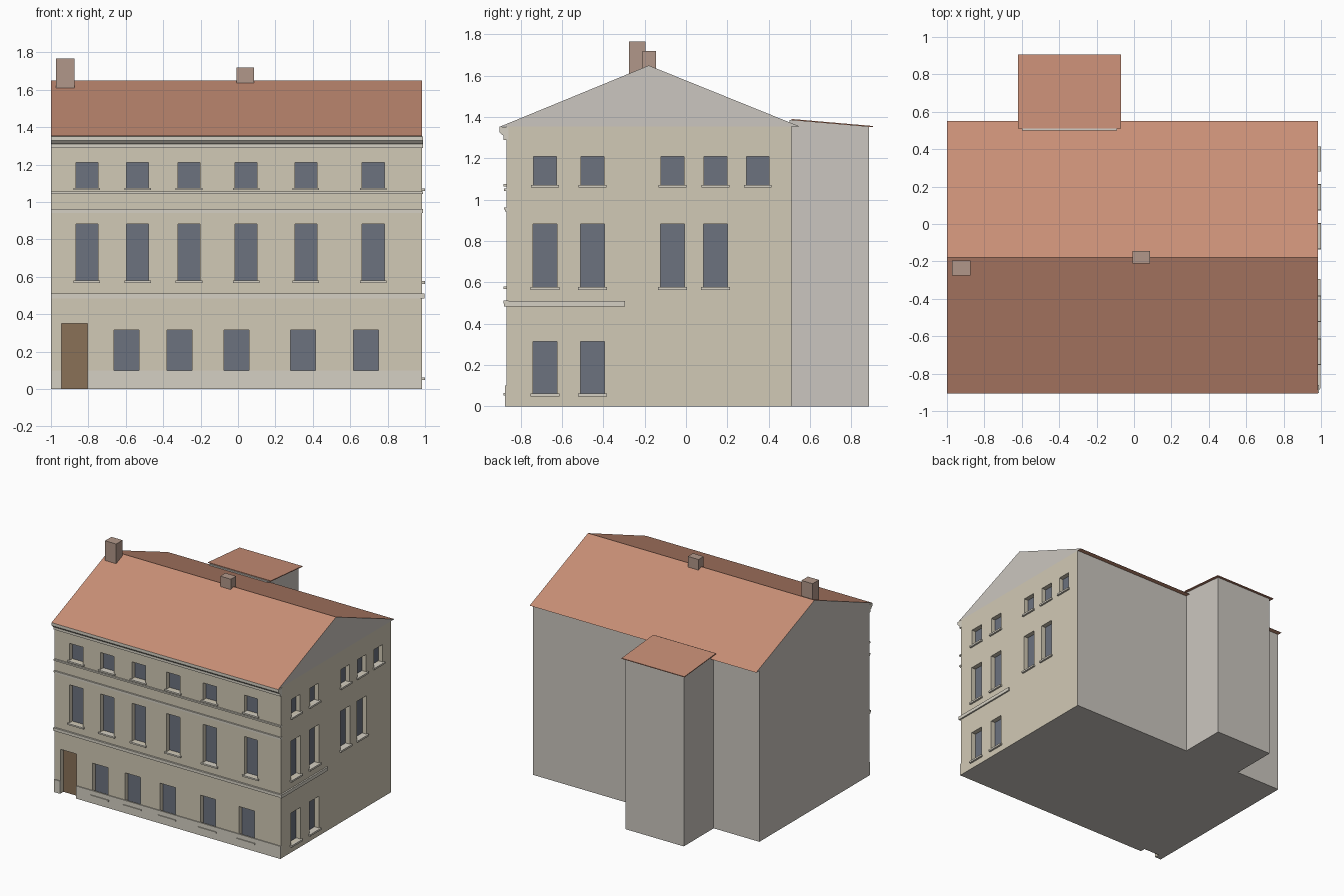
import bpy, bmesh

if "Cube" in bpy.data.objects:
    bpy.data.objects.remove(bpy.data.objects["Cube"])


def material(name, rgb):
    m = bpy.data.materials.new(name)
    m.diffuse_color = [(c / 255) ** 2.2 for c in rgb] + [1]
    m.use_nodes = True
    m.node_tree.nodes["Principled BSDF"].inputs["Base Color"].default_value = m.diffuse_color
    return m


WALL = material("cream_plaster", (208, 200, 180))
PLAIN = material("plain_plaster", (202, 197, 190))
TRIM = material("trim_stone", (212, 207, 194))
ROOF = material("roof_tile", (200, 142, 118))
GLASS = material("window_glass", (108, 114, 126))
WOOD = material("door_wood", (136, 112, 88))
BRICK = material("chimney_brick", (176, 150, 136))


def finish(bm, name, *mats):
    bmesh.ops.recalc_face_normals(bm, faces=bm.faces[:])
    me = bpy.data.meshes.new(name)
    bm.to_mesh(me)
    bm.free()
    for m in mats:
        me.materials.append(m)
    ob = bpy.data.objects.new(name, me)
    bpy.context.collection.objects.link(ob)
    return ob


def boxes(name, mat, items):
    """One object from boxes given as (x0, x1, y0, y1, z0, z1)."""
    bm = bmesh.new()
    for b in items:
        vs = bmesh.ops.create_cube(bm, size=1)["verts"]
        for v in vs:
            for i in range(3):
                v.co[i] = b[2 * i + (v.co[i] > 0)]
    return finish(bm, name, mat)


def extrude_x(profile, x0, x1):
    """Extrude a (y, z) profile along x."""
    bm = bmesh.new()
    f = bm.faces.new([bm.verts.new((x0, y, z)) for y, z in profile])
    g = bmesh.ops.extrude_face_region(bm, geom=[f])["geom"]
    for v in g:
        if isinstance(v, bmesh.types.BMVert):
            v.co.x = x1
    bmesh.ops.recalc_face_normals(bm, faces=bm.faces[:])
    return bm


L, R, F, B = -1.0, 0.985, -0.87, 0.51      # outer wall planes
EAVE, RIDGE = 1.355, 1.65
DEPTH = 0.04                               # window recess

# main body with gables; side and rear parts in plain plaster
bm = extrude_x([(F, 0), (B, 0), (B, EAVE), (-0.18, RIDGE - 0.012), (F, EAVE)], L, R)
bmesh.ops.bisect_plane(bm, geom=bm.verts[:] + bm.edges[:] + bm.faces[:],
                       plane_co=(0, 0, EAVE), plane_no=(0, 0, 1))
for f in bm.faces:
    c = f.calc_center_median()
    cream = (f.normal.y < -0.9 or f.normal.x > 0.9) and c.z < EAVE
    f.material_index = 0 if cream else 1
body = finish(bm, "main_walls", WALL, PLAIN)

# window layout: (positions, half width, z0, z1)
upper_x = [-0.808, -0.537, -0.262, 0.043, 0.363, 0.723]
side_y = [-0.683, -0.453, -0.065, 0.143, 0.348]
front_rows = [([-0.597, -0.312, -0.007, 0.347, 0.685], 0.067, 0.065, 0.315),
              (upper_x, 0.059, 0.58, 0.882),
              (upper_x, 0.059, 1.075, 1.21)]
side_rows = [(side_y[:2], 0.058, 0.062, 0.313),
             (side_y[:4], 0.058, 0.577, 0.882),
             (side_y, 0.055, 1.072, 1.21)]

cuts, panes, sills = [], [], []
for row, h, z0, z1 in front_rows:
    for x in row:
        y = F + DEPTH
        cuts.append((x - h, x + h, F - 0.05, y, z0, z1))
        panes.append((x - h, x + h, y - 0.003, y + 0.003, z0, z1))
        sills.append((x - h - 0.012, x + h + 0.012, F - 0.014, y, z0 - 0.012, z0))
for row, h, z0, z1 in side_rows:
    for y in row:
        x = R - DEPTH
        cuts.append((x, R + 0.05, y - h, y + h, z0, z1))
        panes.append((x - 0.003, x + 0.003, y - h, y + h, z0, z1))
        sills.append((x, 1.0, y - h - 0.012, y + h + 0.012, z0 - 0.014, z0))

# door opening
DX0, DX1 = -0.945, -0.805
cuts.append((DX0, DX1, F - 0.05, F + DEPTH, -0.05, 0.35))

cutter = boxes("opening_cutter", WALL, cuts)
cutter.hide_render = True
cutter.hide_viewport = True
cutter.display_type = 'WIRE'
mod = body.modifiers.new("openings", 'BOOLEAN')
mod.operation = 'DIFFERENCE'
mod.solver = 'EXACT'
mod.object = cutter

boxes("window_panes", GLASS, panes)
boxes("window_sills", TRIM, sills)
boxes("door", WOOD, [(DX0, DX1, F + DEPTH - 0.005, F + DEPTH + 0.003, 0, 0.35)])

# plinth either side of the door
boxes("plinth", TRIM, [(L, DX0, F - 0.007, F + 0.005, 0, 0.1),
                       (DX1, R, F - 0.007, F + 0.005, 0, 0.1)])

# string courses across the front, the lowest turning the right corner
boxes("string_courses", TRIM, [
    (L, 0.995, F - 0.014, F + 0.01, 0.497, 0.512),
    (L, 0.99, F - 0.008, F + 0.01, 0.485, 0.497),
    (R - 0.01, 0.997, F - 0.01, -0.295, 0.483, 0.51),
    (L, 0.99, F - 0.012, F + 0.01, 0.952, 0.962),
    (L, 0.99, F - 0.006, F + 0.01, 0.942, 0.952),
    (L, 0.99, F - 0.012, F + 0.01, 1.043, 1.055)])

# eaves cornice
finish(extrude_x([(F + 0.01, 1.29), (-0.883, 1.29), (-0.883, 1.31), (-0.892, 1.316),
                  (-0.903, 1.328), (-0.903, 1.351), (F + 0.01, 1.351)], L, 0.988),
       "cornice", TRIM)

# pitched roof shell
bm = extrude_x([(-0.905, 1.352), (-0.18, RIDGE), (0.55, EAVE), (B, EAVE),
                (-0.18, RIDGE - 0.012), (F, EAVE)], L, R)
for f in bm.faces:
    f.material_index = int(abs(f.normal.x) > 0.5)
finish(bm, "main_roof", ROOF, PLAIN)

# rear stair block with lean-to roof
finish(extrude_x([(B - 0.01, 0), (0.885, 0), (0.885, 1.354), (B - 0.01, 1.386)],
                 -0.60, -0.09), "rear_block", PLAIN)
finish(extrude_x([(B, 1.391), (0.905, 1.357), (0.905, 1.351), (B, 1.385)],
                 -0.62, -0.07), "rear_roof", ROOF)

# chimneys
boxes("chimneys", BRICK, [(-0.972, -0.875, -0.275, -0.195, 1.61, 1.767),
                          (-0.008, 0.085, -0.21, -0.145, 1.625, 1.72)])
